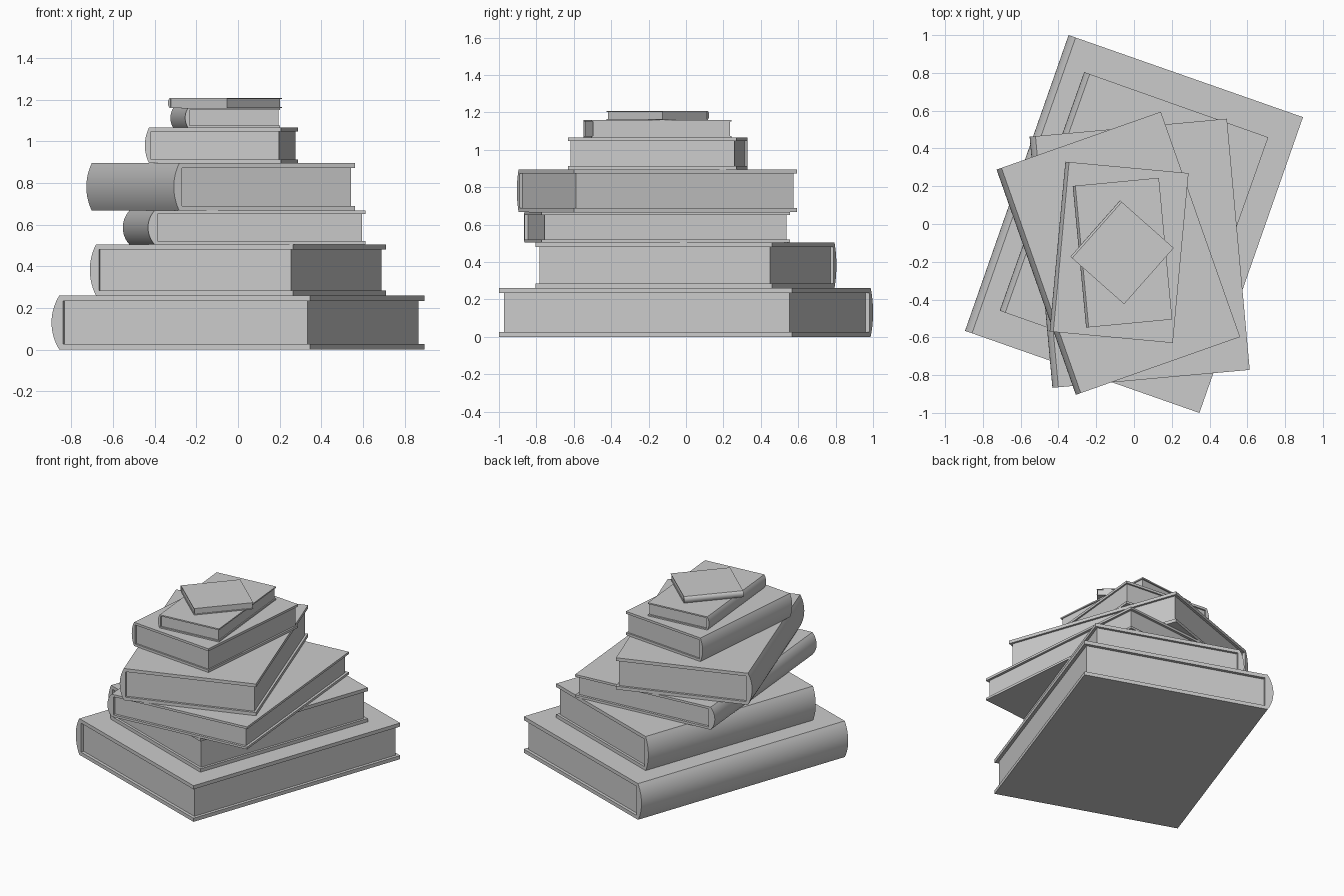
import bpy, bmesh, math
from mathutils import Matrix

if "Cube" in bpy.data.objects:
    bpy.data.objects.remove(bpy.data.objects["Cube"])

# Each book: name, centre x, centre y, width, length, turn in degrees, bottom z, top z
BOOKS = [
    ("book_1", 0.0, 0.0, 1.315, 1.659, -19.3, 0.0, 0.26),
    ("book_2", 0.0, 0.0, 1.034, 1.340, -19.5, 0.26, 0.505),
    ("book_3", 0.03, -0.155, 1.049, 1.335, 5.2, 0.505, 0.667),
    ("book_4", -0.083, -0.155, 0.922, 1.264, 19.4, 0.667, 0.895),
    ("book_5", -0.079, -0.150, 0.655, 0.903, -5.3, 0.895, 1.065),
    ("book_6", -0.061, -0.152, 0.458, 0.753, 5.4, 1.065, 1.16),
    ("book_7", -0.063, -0.150, 0.379, 0.397, -41.5, 1.16, 1.207),
]
ARC_STEPS = 14


def extrude_profile(name, profile, length, matrix):
    """Extrude an x-z profile along y, centred on y = 0."""
    bm = bmesh.new()
    face = bm.faces.new([bm.verts.new((x, -length / 2, z)) for x, z in profile])
    new = bmesh.ops.extrude_face_region(bm, geom=[face])["geom"]
    bmesh.ops.translate(bm, vec=(0, length, 0),
                        verts=[v for v in new if isinstance(v, bmesh.types.BMVert)])
    bmesh.ops.recalc_face_normals(bm, faces=bm.faces)
    mesh = bpy.data.meshes.new(name)
    bm.to_mesh(mesh)
    bm.free()
    obj = bpy.data.objects.new(name, mesh)
    bpy.context.collection.objects.link(obj)
    obj.matrix_world = matrix
    return obj


def cover_profile(w, t):
    """C-shaped case: two boards joined by a rounded spine on the -x side."""
    board, bulge, inner = 0.1 * t, 0.03 * w, -w / 2 + 0.044 * w
    radius = ((t / 2) ** 2 + bulge ** 2) / (2 * bulge)
    half = math.asin(min(1, t / 2 / radius))
    cx = -w / 2 + radius
    arc = []
    for i in range(ARC_STEPS + 1):
        a = half * (1 - 2 * i / ARC_STEPS)
        arc.append((cx - radius * math.cos(a), t / 2 + radius * math.sin(a)))
    return arc + [(w / 2, 0), (w / 2, board), (inner, board),
                  (inner, t - board), (w / 2, t - board), (w / 2, t)]


for name, x, y, w, length, turn, z0, z1 in BOOKS:
    t = z1 - z0
    place = Matrix.Translation((x, y, z0)) @ Matrix.Rotation(math.radians(turn), 4, 'Z')

    # Cover with smooth spine
    cover = extrude_profile(name + "_cover", cover_profile(w, t), length, place)
    bpy.ops.object.select_all(action='DESELECT')
    cover.select_set(True)
    bpy.context.view_layer.objects.active = cover
    bpy.ops.object.shade_smooth_by_angle(angle=math.radians(25))

    # Page block, set back from the three open edges
    left, right = -w / 2 + 0.044 * w, w / 2 - 0.0165 * w
    pages = [(left, 0.1 * t), (right, 0.1 * t), (right, 0.9 * t), (left, 0.9 * t)]
    extrude_profile(name + "_pages", pages, length * 0.974, place)
